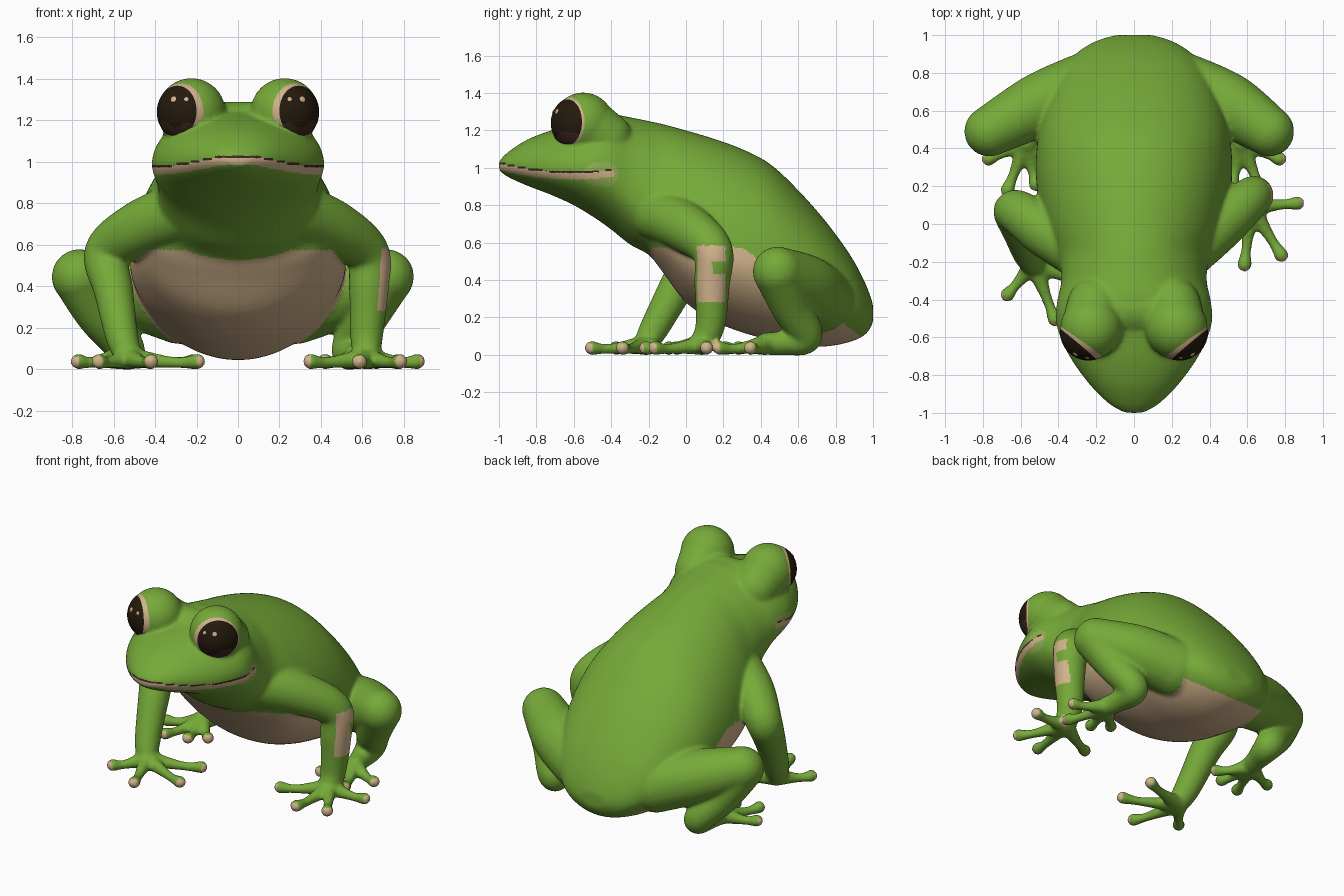
import bpy, bmesh, math
from mathutils import Vector, Matrix
from mathutils.bvhtree import BVHTree

if "Cube" in bpy.data.objects:
    bpy.data.objects.remove(bpy.data.objects["Cube"])

def material(name, rgb):
    m = bpy.data.materials.new(name)
    m.diffuse_color = (*rgb, 1)
    m.use_nodes = True
    m.node_tree.nodes["Principled BSDF"].inputs["Base Color"].default_value = m.diffuse_color
    return m

GREEN = material("leaf green", (0.18, 0.40, 0.04))
TAN = material("belly tan", (0.64, 0.45, 0.26))
OLIVE = material("mouth corner olive", (0.27, 0.42, 0.08))
DARK = material("eye black", (0.017, 0.010, 0.004))
BROWN = material("eye brown", (0.045, 0.020, 0.015))
SKIN_MATS = [GREEN, TAN, OLIVE, BROWN]

def add_object(name, mesh, mats):
    for m in mats:
        mesh.materials.append(m)
    ob = bpy.data.objects.new(name, mesh)
    bpy.context.collection.objects.link(ob)
    mesh.shade_smooth()
    return ob

def spline(pts, steps):
    """Catmull-Rom through tuples of any length."""
    out = []
    for i in range(len(pts) - 1):
        p0, p1, p2 = pts[max(i - 1, 0)], pts[i], pts[i + 1]
        p3 = pts[min(i + 2, len(pts) - 1)]
        for s in range(steps):
            t = s / steps
            out.append([0.5 * (2 * b + (c - a) * t + (2 * a - 5 * b + 4 * c - d) * t * t
                               + (3 * b - a - 3 * c + d) * t ** 3)
                        for a, b, c, d in zip(p0, p1, p2, p3)])
    out.append(list(pts[-1]))
    return out

bm = bmesh.new()

def ball(x, y, z, r, sub=3):
    bmesh.ops.create_icosphere(bm, subdivisions=sub, radius=r,
                               matrix=Matrix.Translation((x, y, z)))

def limb(pts, steps=9, sub=3):
    for p in spline(pts, steps):
        ball(*p, sub)

# Body and head: lofted sections (y, top z, bottom z, half width, z of widest point)
SECTIONS = [
    (-1.00, 1.035, 0.985, 0.05, 1.01), (-0.95, 1.085, 0.95, 0.135, 1.01),
    (-0.85, 1.15, 0.905, 0.235, 1.00), (-0.72, 1.20, 0.855, 0.33, 0.99),
    (-0.60, 1.23, 0.80, 0.39, 0.99), (-0.50, 1.255, 0.74, 0.415, 0.99),
    (-0.40, 1.285, 0.67, 0.405, 0.97), (-0.30, 1.27, 0.59, 0.385, 0.90),
    (-0.20, 1.25, 0.535, 0.395, 0.80), (-0.13, 1.235, 0.45, 0.43, 0.66),
    (0.00, 1.20, 0.28, 0.48, 0.58), (0.15, 1.155, 0.18, 0.51, 0.54),
    (0.30, 1.10, 0.12, 0.52, 0.51), (0.45, 1.02, 0.08, 0.51, 0.48),
    (0.60, 0.88, 0.05, 0.48, 0.42), (0.75, 0.71, 0.045, 0.42, 0.36),
    (0.88, 0.53, 0.07, 0.33, 0.30), (0.96, 0.38, 0.11, 0.22, 0.24),
    (1.00, 0.27, 0.17, 0.10, 0.22)]
N = 72
rings = []
for y, top, bot, w, mid in spline(SECTIONS, 5):
    ring = []
    boxy = 1 - 0.3 * math.exp(-((y + 0.22) / 0.12) ** 2)
    for k in range(N):
        a = 2 * math.pi * k / N
        s = math.sin(a)
        if s > 0:
            ring.append(bm.verts.new((w * math.cos(a), y, mid + s * (top - mid))))
        else:
            ring.append(bm.verts.new((w * math.cos(a) * (1 - 0.1 * s * s), y,
                                      mid - abs(s) ** boxy * (mid - bot))))
    rings.append(ring)
for r0, r1 in zip(rings, rings[1:]):
    for k in range(N):
        bm.faces.new((r0[k], r0[(k + 1) % N], r1[(k + 1) % N], r1[k]))
bm.faces.new(rings[0])
bm.faces.new(rings[-1])
bmesh.ops.recalc_face_normals(bm, faces=bm.faces)
trunk = BVHTree.FromBMesh(bm)

# Brow bulges that hold the eyes, joined by a ridge across the head
for sx in (-1, 1):
    ball(sx * 0.225, -0.55, 1.238, 0.165, 4)
    limb([(sx * 0.225, -0.55, 1.238, 0.16), (sx * 0.21, -0.43, 1.155, 0.145)])
limb([(-0.2, -0.45, 1.14, 0.15), (0.2, -0.45, 1.14, 0.15)], 16)

# Feet: a palm with splayed toes ending in round pads
tips = []
def foot(palm, toes):
    px, py = palm
    for tx, ty in toes:
        limb([(px, py, 0.056, 0.058), (px + 0.4 * (tx - px), py + 0.4 * (ty - py), 0.040, 0.038),
              (px + 0.75 * (tx - px), py + 0.75 * (ty - py), 0.031, 0.029), (tx, ty, 0.037, 0.040)], 6, 2)
        tips.append((Vector((tx, ty, 0.037)), Vector((tx - px, ty - py, 0)).normalized()))

# Front legs, posed differently left and right
limb([(0.26, -0.16, 0.76, 0.15), (0.46, 0.00, 0.68, 0.135), (0.62, 0.14, 0.56, 0.11),
      (0.63, 0.14, 0.38, 0.096), (0.62, 0.13, 0.16, 0.08), (0.62, 0.09, 0.07, 0.066)])
foot((0.62, 0.09), [(0.865, 0.11), (0.78, -0.165), (0.585, -0.215), (0.35, -0.05)])
limb([(-0.26, -0.16, 0.76, 0.15), (-0.47, -0.04, 0.68, 0.135), (-0.63, 0.07, 0.56, 0.112),
      (-0.60, -0.04, 0.38, 0.096), (-0.56, -0.16, 0.16, 0.08), (-0.53, -0.21, 0.07, 0.066)])
foot((-0.53, -0.21), [(-0.67, -0.375), (-0.42, -0.505), (-0.195, -0.34), (-0.21, -0.09)])

# Hind legs: folded thigh, shin and long foot, mirrored
for sx, d in ((1, 0.0), (-1, 0.05)):
    knee = 0.715 + d
    limb([(sx * 0.28, 0.72, 0.30, 0.18), (sx * 0.50, 0.63, 0.37, 0.17),
          (sx * knee, 0.49, 0.445, 0.134)])
    limb([(sx * knee, 0.49, 0.44, 0.13), (sx * (0.62 + d), 0.56, 0.26, 0.108),
          (sx * 0.54, 0.64, 0.10, 0.09), (sx * 0.55, 0.52, 0.065, 0.067), (sx * 0.57, 0.43, 0.06, 0.06)])
    foot((sx * 0.57, 0.43), [(sx * 0.77, 0.345), (sx * 0.67, 0.18),
                             (sx * 0.52, 0.21), (sx * 0.42, 0.28)])

# Fuse all skin parts into one smooth surface
raw = bpy.data.meshes.new("rough_parts")
bm.to_mesh(raw)
bm.free()
rough = bpy.data.objects.new("rough_parts", raw)
bpy.context.collection.objects.link(rough)
rm = rough.modifiers.new("fuse", 'REMESH')
rm.mode = 'VOXEL'
rm.voxel_size = 0.0115
sm = rough.modifiers.new("soften", 'SMOOTH')
sm.factor = 0.5
sm.iterations = 9
dg = bpy.context.evaluated_depsgraph_get()
skin = bpy.data.meshes.new_from_object(rough.evaluated_get(dg))
skin.name = "frog_skin"
bpy.data.objects.remove(rough)
skin.materials.clear()
add_object("frog_skin", skin, SKIN_MATS)

def skin_colour(c, n):
    # toe pads
    if c.z < 0.085:
        for t, d in tips:
            if (c - t).length < 0.06 and (c - t).dot(d) > 0.010 and n.z < 0.75:
                return 1
    # lips, mouth line and mouth corners
    if c.y < -0.36 and 0.88 < c.z < 1.06:
        lip = 0.972 + 0.32 * (c.y + 0.6) ** 2
        if c.y < -0.38 and lip - 0.034 < c.z < lip:
            return 1
        if c.y < -0.40 and lip <= c.z < lip + 0.008:
            return 3
        if abs(c.x) > 0.3 and ((c.y + 0.455) / 0.095) ** 2 + ((c.z - 0.965) / 0.068) ** 2 < 1:
            return 2
    # belly
    if c.y > -0.19 and c.z < 0.575 - 0.75 * max(0, c.y - 0.3):
        if trunk.find_nearest(c)[3] < 0.014:
            return 1
    # patch on the right forearm
    if c.x > 0.6 and n.x > 0.5 and 0.06 < c.y < 0.21 and 0.28 < c.z < 0.585:
        if not (c.y > 0.14 and 0.43 < c.z < 0.50):
            return 1
    return 0

for p in skin.polygons:
    p.material_index = skin_colour(p.center, p.normal)

# Eyes: dark ball with tan rim and brown lower part, plus two glints each
R = 0.150
for sx, side in ((-1, "left"), (1, "right")):
    look = Vector((sx * 0.64, -0.76, 0.03)).normalized()
    centre = Vector((sx * 0.222, -0.55, 1.238)) + look * 0.030
    turn = look.to_track_quat('Z', 'Y').to_matrix().to_4x4()
    eb = bmesh.new()
    bmesh.ops.create_uvsphere(eb, u_segments=48, v_segments=48, radius=R,
                              matrix=Matrix.Translation(centre) @ turn)
    for f in eb.faces:
        d = (f.calc_center_median() - centre).normalized()
        if d.dot(look) < math.cos(math.radians(56.25)):
            f.material_index = 1
        else:
            f.material_index = 2 if d.z < -0.40 + 0.1 * math.cos(8 * d.x) else 0
    me = bpy.data.meshes.new("eye_" + side)
    eb.to_mesh(me)
    eb.free()
    add_object("eye_" + side, me, [DARK, TAN, BROWN])
    gb = bmesh.new()
    for dx, r in ((0.05, 0.012), (0.46, 0.016)):
        d = Vector((sx * dx, -math.sqrt(1 - dx * dx - 0.17), 0.41)).normalized()
        bmesh.ops.create_uvsphere(gb, u_segments=16, v_segments=8, radius=r,
                                  matrix=Matrix.Translation(centre + d * R)
                                  @ d.to_track_quat('Z', 'Y').to_matrix().to_4x4()
                                  @ Matrix.Diagonal((1, 1, 0.3, 1)))
    me = bpy.data.meshes.new("eye_glints_" + side)
    gb.to_mesh(me)
    gb.free()
    add_object("eye_glints_" + side, me, [TAN])
